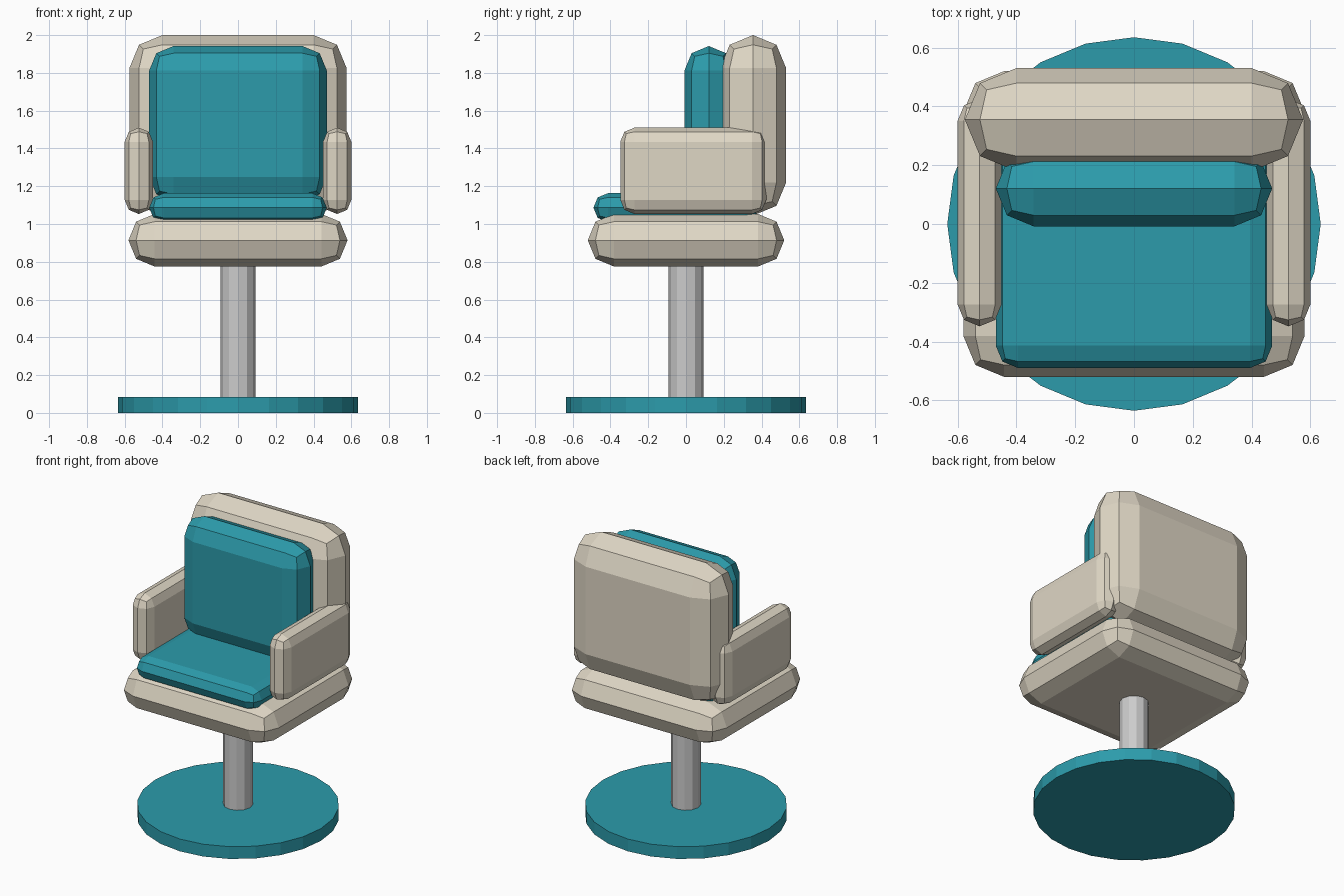
import bpy, bmesh
from mathutils import Vector

if "Cube" in bpy.data.objects:
    bpy.data.objects.remove(bpy.data.objects["Cube"])


def material(name, rgb):
    m = bpy.data.materials.new(name)
    m.diffuse_color = (*rgb, 1)
    m.use_nodes = True
    m.node_tree.nodes["Principled BSDF"].inputs["Base Color"].default_value = m.diffuse_color
    return m


CREAM = material("cream", (0.74, 0.68, 0.56))
TEAL = material("teal", (0.025, 0.33, 0.41))


def add_object(name, bm, mat=None):
    bmesh.ops.recalc_face_normals(bm, faces=bm.faces[:])
    mesh = bpy.data.meshes.new(name)
    bm.to_mesh(mesh)
    bm.free()
    if mat:
        mesh.materials.append(mat)
    obj = bpy.data.objects.new(name, mesh)
    bpy.context.collection.objects.link(obj)
    return obj


def pad(name, low, high, mat):
    """Box rounded with two bevel segments, the radius being half its thickness."""
    low, high = Vector(low), Vector(high)
    size, centre = high - low, (low + high) / 2
    bm = bmesh.new()
    bmesh.ops.create_cube(bm, size=1)
    for v in bm.verts:
        v.co = centre + v.co * size
    bmesh.ops.bevel(bm, geom=bm.edges[:], offset=min(size) * 0.499,
                    segments=2, profile=0.5, affect='EDGES')
    bmesh.ops.remove_doubles(bm, verts=bm.verts[:], dist=0.002)
    return add_object(name, bm, mat)


def cylinder(name, radius, z0, z1, sides, mat=None):
    bm = bmesh.new()
    bmesh.ops.create_cone(bm, cap_ends=True, segments=sides, radius1=radius,
                          radius2=radius, depth=z1 - z0)
    bmesh.ops.translate(bm, verts=bm.verts[:], vec=(0, 0, (z0 + z1) / 2))
    return add_object(name, bm, mat)


# Pedestal
cylinder("base_disc", 0.635, 0, 0.085, 24, TEAL)
cylinder("post", 0.093, 0.08, 0.8, 12)

# Seat and back with their cushions
pad("seat", (-0.58, -0.52, 0.775), (0.58, 0.52, 1.053), CREAM)
pad("seat_cushion", (-0.47, -0.49, 1.01), (0.47, 0.39, 1.163), TEAL)
pad("backrest", (-0.575, 0.18, 1.045), (0.575, 0.53, 2.0), CREAM)
pad("back_cushion", (-0.47, -0.008, 1.12), (0.47, 0.25, 1.942), TEAL)

# Armrests on both sides
for side, x in (("left", -0.525), ("right", 0.525)):
    pad("armrest_" + side, (x - 0.075, -0.348, 1.053), (x + 0.075, 0.425, 1.51), CREAM)
